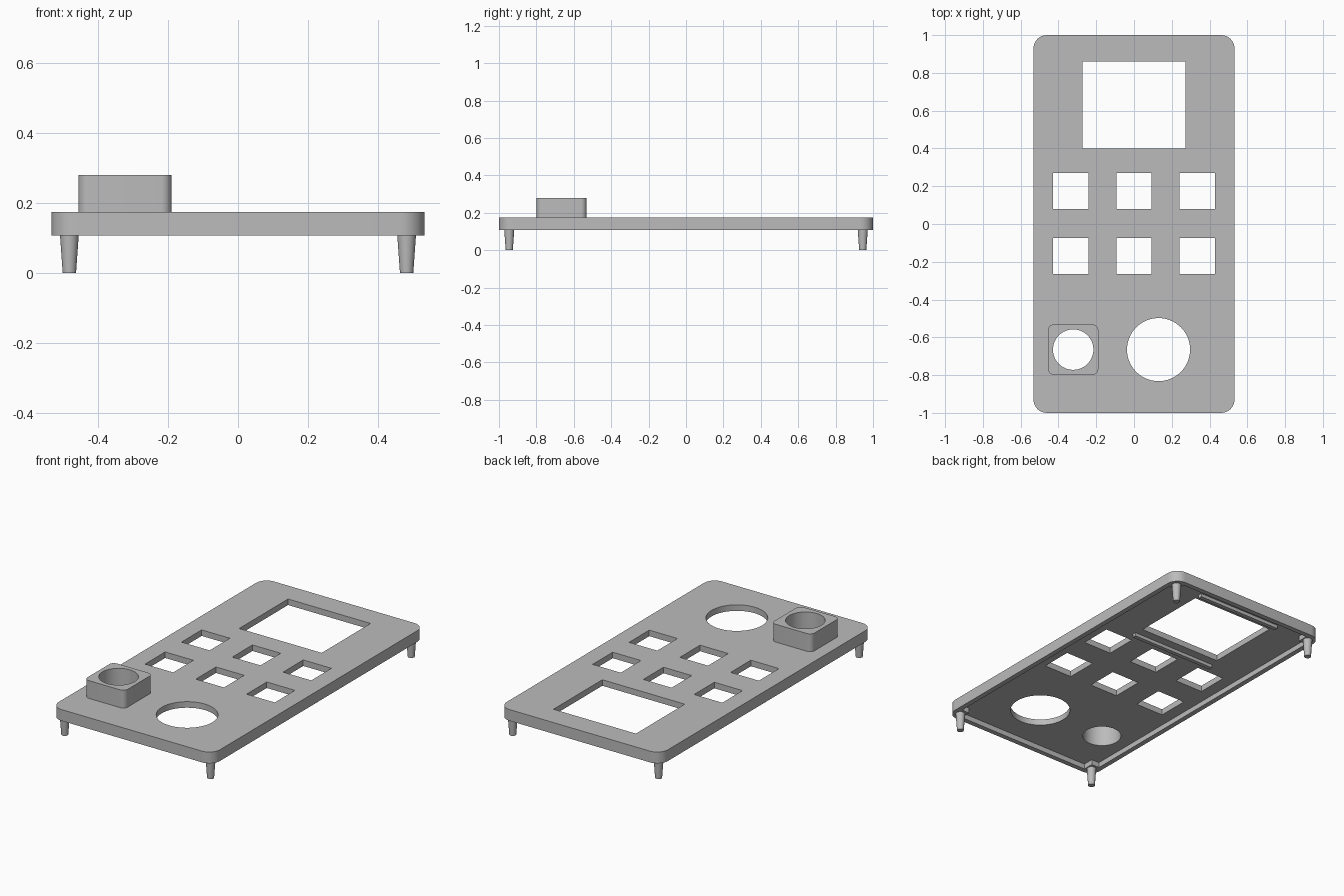
import bpy, bmesh, math

cube = bpy.data.objects.get("Cube")
if cube:
    bpy.data.objects.remove(cube, do_unlink=True)

grey = bpy.data.materials.new("plain grey")
grey.use_nodes = True
tone = (0.5, 0.5, 0.5, 1)
grey.diffuse_color = tone
grey.node_tree.nodes["Principled BSDF"].inputs["Base Color"].default_value = tone

BOTTOM, CEILING, TOP, BLOCK_TOP = 0.107, 0.138, 0.174, 0.28


def prism(name, outline, z0, z1):
    """Extrude a counter-clockwise outline from z0 to z1."""
    bm = bmesh.new()
    base = bm.faces.new([bm.verts.new((x, y, z0)) for x, y in outline])
    grown = bmesh.ops.extrude_face_region(bm, geom=[base])["geom"]
    for v in grown:
        if isinstance(v, bmesh.types.BMVert):
            v.co.z = z1
    bmesh.ops.recalc_face_normals(bm, faces=bm.faces)
    mesh = bpy.data.meshes.new(name)
    bm.to_mesh(mesh)
    bm.free()
    mesh.materials.append(grey)
    obj = bpy.data.objects.new(name, mesh)
    bpy.context.collection.objects.link(obj)
    return obj


def rectangle(cx, cy, hx, hy):
    return [(cx + sx * hx, cy + sy * hy) for sx, sy in ((-1, -1), (1, -1), (1, 1), (-1, 1))]


def rounded(cx, cy, hx, hy, r, steps=8):
    corners = rectangle(cx, cy, hx - r, hy - r)
    points = []
    for i, (x, y) in enumerate(corners):
        for k in range(steps + 1):
            a = math.pi * (1 + i / 2 + k / steps / 2)
            points.append((x + r * math.cos(a), y + r * math.sin(a)))
    return points


def circle(cx, cy, r, n=64):
    return [(cx + r * math.cos(math.tau * k / n), cy + r * math.sin(math.tau * k / n))
            for k in range(n)]


def combine(target, tool, operation):
    mod = target.modifiers.new("combine", "BOOLEAN")
    mod.operation = operation
    mod.solver = "EXACT"
    mod.object = tool
    bpy.context.view_layer.objects.active = target
    bpy.ops.object.modifier_apply(modifier=mod.name)
    bpy.data.objects.remove(tool, do_unlink=True)


def smooth(obj):
    bpy.ops.object.select_all(action="DESELECT")
    obj.select_set(True)
    bpy.context.view_layer.objects.active = obj
    bpy.ops.object.shade_smooth_by_angle(angle=math.radians(30))


# Panel with a raised collar block
panel = prism("panel", rounded(0, 0, 0.532, 1, 0.07), BOTTOM, TOP)
collar = prism("collar", rounded(-0.322, -0.665, 0.133, 0.133, 0.03), CEILING + 0.01, BLOCK_TOP)
combine(panel, collar, "UNION")

# Shallow recess underneath, notched at the corners for the leg bosses
ix, iy, nx, ny = 0.502, 0.97, 0.45, 0.905
quarter = [(ix, ny), (nx, ny), (nx, iy)]
recess = (quarter + [(-x, y) for x, y in reversed(quarter)]
          + [(-x, -y) for x, y in quarter] + [(x, -y) for x, y in reversed(quarter)])
combine(panel, prism("recess", recess, 0.05, CEILING), "DIFFERENCE")

# Screen window, six button windows and two round holes
holes = [rectangle(0, 0.63, 0.272, 0.23),
         circle(0.13, -0.665, 0.167), circle(-0.322, -0.665, 0.107)]
holes += [rectangle(x, y, 0.093, 0.095) for x in (-0.335, 0, 0.335) for y in (0.174, -0.17)]
for outline in holes:
    combine(panel, prism("hole", outline, 0.05, 0.4), "DIFFERENCE")
smooth(panel)

# Ribs along the front and back of the screen window
for name, y in (("front_rib", 0.335), ("back_rib", 0.91)):
    prism(name, rectangle(0, y, 0.28, 0.012), CEILING - 0.02, CEILING + 0.005)

# Tapered legs
for side, sx in (("left", 1), ("right", -1)):
    for end, sy in (("front", -1), ("back", 1)):
        bpy.ops.mesh.primitive_cone_add(vertices=32, radius1=0.019, radius2=0.027,
                                        depth=BOTTOM + 0.005,
                                        location=(sx * 0.481, sy * 0.945, (BOTTOM + 0.005) / 2))
        leg = bpy.context.object
        leg.name = f"{end}_{side}_leg"
        leg.data.materials.append(grey)
        smooth(leg)
